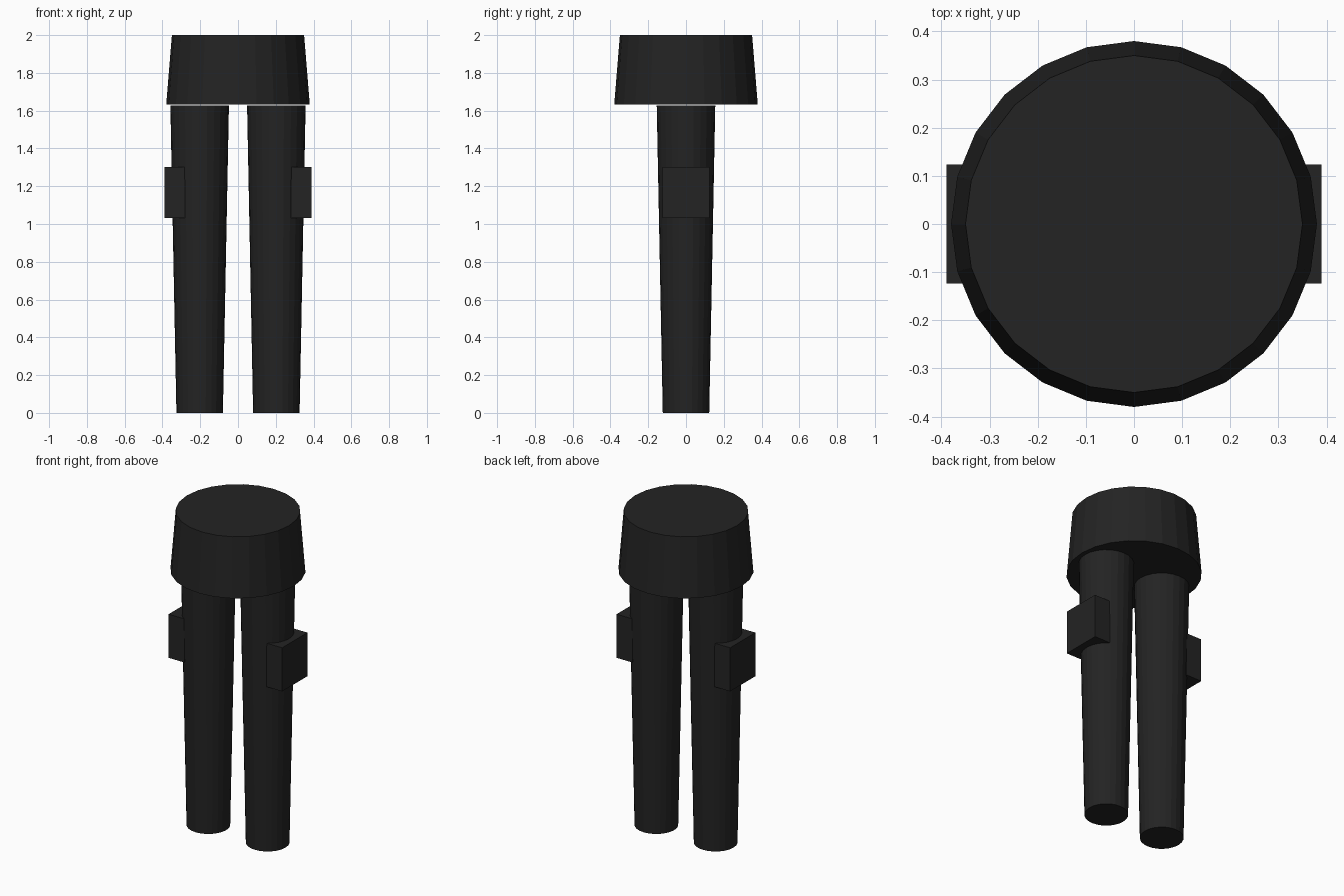
import bpy

cube = bpy.data.objects.get("Cube")
if cube:
    bpy.data.objects.remove(cube, do_unlink=True)

# Single dark cloth colour
cloth = bpy.data.materials.new("charcoal_cloth")
cloth.use_nodes = True
colour = (0.017, 0.017, 0.017, 1)
cloth.diffuse_color = colour
bsdf = cloth.node_tree.nodes["Principled BSDF"]
bsdf.inputs["Base Color"].default_value = colour
bsdf.inputs["Roughness"].default_value = 0.9


def finish(name):
    obj = bpy.context.object
    obj.name = name
    obj.data.name = name
    obj.data.materials.append(cloth)
    return obj


def tapered_tube(name, x, bottom, top, r_bottom, r_top):
    bpy.ops.mesh.primitive_cone_add(
        vertices=24, radius1=r_bottom, radius2=r_top,
        depth=top - bottom, location=(x, 0, (bottom + top) / 2))
    return finish(name)


def box(name, centre, size):
    bpy.ops.mesh.primitive_cube_add(size=1, location=centre)
    obj = finish(name)
    obj.scale = size
    bpy.ops.object.transform_apply(location=False, rotation=False, scale=True)
    return obj


# Waist, narrowing towards the top
tapered_tube("waist", 0, 1.632, 2.0, 0.38, 0.35)

# Legs with a side pocket each
for side, sign in (("left", 1), ("right", -1)):
    tapered_tube(side + "_leg", sign * 0.203, 0, 1.628, 0.123, 0.155)
    box(side + "_pocket", (sign * 0.335, 0, 1.166), (0.108, 0.247, 0.27))
